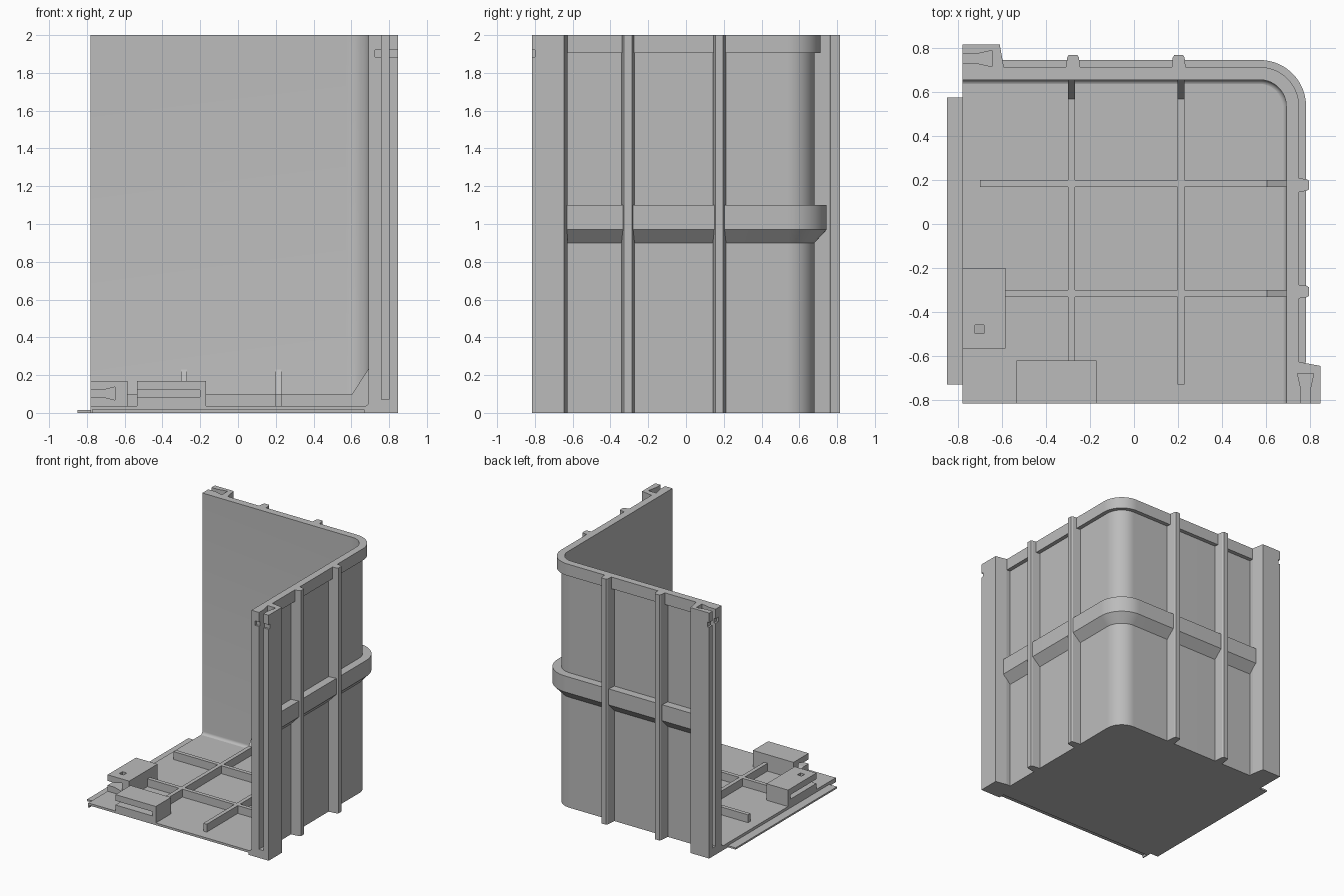
import bpy, bmesh, math
from mathutils import Vector

if "Cube" in bpy.data.objects:
    bpy.data.objects.remove(bpy.data.objects["Cube"])

grey = bpy.data.materials.new("plain_grey")
grey.use_nodes = True
COLOR = (0.5, 0.5, 0.5, 1)
grey.diffuse_color = COLOR
grey.node_tree.nodes["Principled BSDF"].inputs["Base Color"].default_value = COLOR

CX, CY = 0.572, 0.535          # centre of the rounded wall corner
INNER, SKIN, RIM, BELT = 0.12, 0.145, 0.178, 0.21   # distances from that centre
LEFT, FRONT = -0.78, -0.815


def finish(name, bm):
    bmesh.ops.recalc_face_normals(bm, faces=bm.faces)
    mesh = bpy.data.meshes.new(name)
    bm.to_mesh(mesh)
    bm.free()
    mesh.materials.append(grey)
    ob = bpy.data.objects.new(name, mesh)
    bpy.context.collection.objects.link(ob)
    return ob


def prism(name, pts, a, b, axis="z"):
    """Extrude a flat outline from a to b along an axis."""
    place = {"x": lambda p, t: (t, p[0], p[1]),
             "y": lambda p, t: (p[0], t, p[1]),
             "z": lambda p, t: (p[0], p[1], t)}[axis]
    bm = bmesh.new()
    face = bm.faces.new([bm.verts.new(place(p, a)) for p in pts])
    ext = bmesh.ops.extrude_face_region(bm, geom=[face])["geom"]
    move = Vector(place((0, 0), b - a))
    bmesh.ops.translate(bm, vec=move, verts=[v for v in ext if isinstance(v, bmesh.types.BMVert)])
    return finish(name, bm)


def box(name, x0, x1, y0, y1, z0, z1):
    return prism(name, [(x0, y0), (x1, y0), (x1, y1), (x0, y1)], z0, z1)


def corner_path(r, x_start, y_end, steps=20):
    """Back wall, rounded corner, side wall at distance r."""
    arc = [(CX + r * math.sin(t), CY + r * math.cos(t))
           for t in (math.pi / 2 * i / steps for i in range(steps + 1))]
    return [(x_start, CY + r)] + arc + [(CX + r, y_end)]


def sweep(name, profile, x_start, y_end):
    """Sweep a closed (distance, height) profile along the two walls."""
    bm = bmesh.new()
    lines = [[bm.verts.new((x, y, z)) for x, y in corner_path(r, x_start, y_end)]
             for r, z in profile]
    for i, line in enumerate(lines):
        nxt = lines[(i + 1) % len(lines)]
        for j in range(len(line) - 1):
            bm.faces.new((line[j], line[j + 1], nxt[j + 1], nxt[j]))
    for end in (0, -1):
        bm.faces.new([line[end] for line in lines])
    ob = finish(name, bm)
    bpy.ops.object.select_all(action="DESELECT")
    ob.select_set(True)
    bpy.context.view_layer.objects.active = ob
    bpy.ops.object.shade_smooth_by_angle(angle=math.radians(30))
    return ob


def cut(ob, *cutters):
    for cutter in cutters:
        mod = ob.modifiers.new("cut", "BOOLEAN")
        mod.operation = "DIFFERENCE"
        mod.solver = "EXACT"
        mod.object = cutter
        bpy.context.view_layer.objects.active = ob
        bpy.ops.object.modifier_apply(modifier=mod.name)
        bpy.data.objects.remove(cutter)


# Walls with a small fillet at the floor, top rim and middle belt
fillet = [(INNER - 0.025 + 0.025 * math.sin(t), 0.06 - 0.025 * math.cos(t))
          for t in (math.pi / 2 * i / 5 for i in range(6))]
sweep("walls", [(SKIN, 0), (INNER - 0.025, 0)] + fillet + [(INNER, 2), (SKIN, 2)], LEFT, FRONT)
sweep("top_rim", [(SKIN - 0.01, 1.905), (RIM, 1.905), (RIM, 2), (SKIN - 0.01, 2)], -0.6, -0.63)
sweep("belt", [(SKIN - 0.01, 0.9), (SKIN, 0.9), (BELT, 0.97), (BELT, 1.1), (SKIN - 0.01, 1.1)],
      -0.6, -0.63)

# Floor plate with a groove under the front edge, and a tongue on the side
floor = prism("floor", [(LEFT, FRONT)] + corner_path(SKIN - 0.01, LEFT, FRONT), 0, 0.036)
cut(floor, box("groove_cutter", -0.77, 0.67, -0.9, -0.765, -0.1, 0.018))
box("side_tongue", -0.85, -0.77, -0.73, 0.575, 0, 0.014)


# Outer wall ribs
def rib_outline(c, base, tip):
    return [(c - 0.036, base), (c - 0.027, tip - 0.012), (c - 0.02, tip),
            (c + 0.02, tip), (c + 0.027, tip - 0.012), (c + 0.036, base)]


for i, x in enumerate((-0.277, 0.203)):
    prism(f"back_rib_{i + 1}", rib_outline(x, CY + SKIN - 0.01, 0.768), 0, 2)
for i, y in enumerate((-0.307, 0.177)):
    prism(f"side_rib_{i + 1}", [(b, a) for a, b in rib_outline(y, CX + SKIN - 0.01, 0.795)], 0, 2)


# Floor ribs that rise where they meet a wall
def floor_rib(name, start, wall, top, centre, axis):
    outline = [(start, 0.02), (start, 0.1), (wall - 0.088, 0.1), (wall, top),
               (wall + 0.01, top), (wall + 0.01, 0.02)]
    prism(name, outline, centre - 0.016, centre + 0.016, axis)


floor_rib("floor_rib_long_1", -0.63, CY + INNER, 0.23, -0.285, "x")
floor_rib("floor_rib_long_2", -0.73, CY + INNER, 0.23, 0.214, "x")
floor_rib("floor_rib_cross_1", -0.70, CX + INNER, 0.235, 0.185, "y")
floor_rib("floor_rib_cross_2", -0.60, CX + INNER, 0.235, -0.315, "y")


# Corner posts with a dovetail slot; outline in (along edge depth, across) terms
def post(name, place, across, inner, outer):
    """Depth runs inward from the open edge, across runs outward from the wall."""
    mid = across
    outline = [(0, inner), (0, outer), (0.17, outer), (0.188, inner + 0.055), (0.188, inner)]
    slot = [(-0.05, mid - 0.02), (0.06, mid - 0.02), (0.135, mid - 0.037),
            (0.135, mid + 0.037), (0.06, mid + 0.02), (-0.05, mid + 0.02)]
    notch = [(-0.05, mid - 0.055), (0.016, mid - 0.055), (0.016, mid + 0.2), (-0.05, mid + 0.2)]
    ob = prism(name, [place(p) for p in outline], 0, 2)
    cut(ob, prism("slot_cutter", [place(p) for p in slot], 0.07, 2.1),
        prism("notch_cutter", [place(p) for p in notch], 1.885, 1.922))


post("front_post", lambda p: (p[1], FRONT + p[0]), 0.78, CX + SKIN - 0.02, 0.847)
post("back_post", lambda p: (LEFT + p[0], p[1]), 0.752, CY + SKIN - 0.02, 0.815)


# Latch blocks on the floor with dovetail grooves
def groove(edge):
    return [(edge - 0.05, 0.085), (edge + 0.06, 0.085), (edge + 0.13, 0.068),
            (edge + 0.13, 0.137), (edge + 0.06, 0.12), (edge - 0.05, 0.12)]


front_latch = box("front_latch", -0.535, -0.17, FRONT, -0.62, 0.02, 0.17)
cut(front_latch, prism("front_latch_cutter", groove(FRONT), -0.6, -0.2, "x"))
side_latch = box("side_latch", LEFT, -0.585, -0.565, -0.2, 0.02, 0.17)
cut(side_latch, prism("side_latch_cutter", groove(LEFT), -0.6, -0.23, "y"),
    box("pin_hole_cutter", -0.722, -0.682, -0.498, -0.458, 0.1, 0.2))
